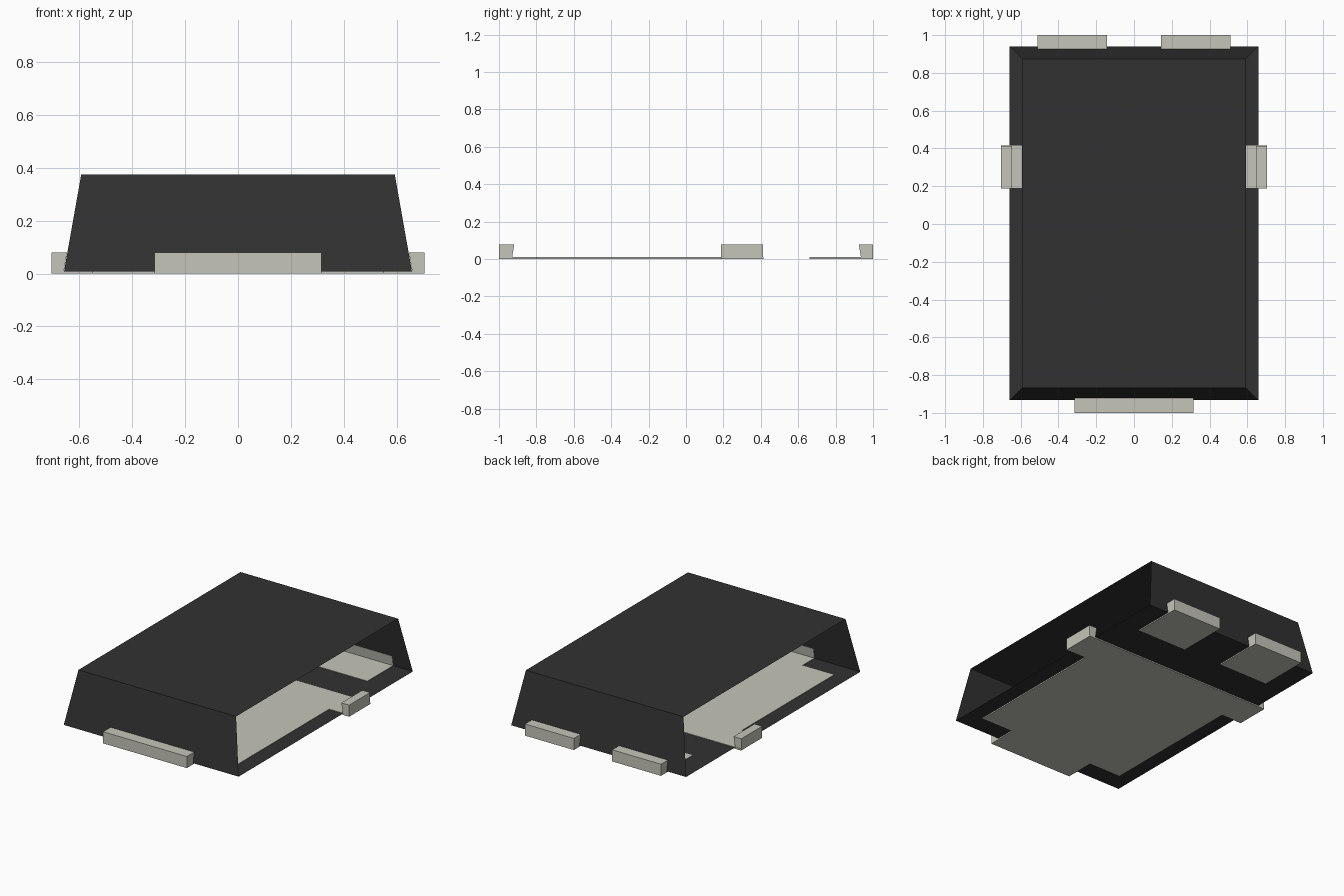
import bpy
import bmesh
from mathutils import Vector

cube = bpy.data.objects.get("Cube")
if cube:
    bpy.data.objects.remove(cube, do_unlink=True)


def material(name, rgb):
    m = bpy.data.materials.new(name)
    m.use_nodes = True
    m.diffuse_color = (*rgb, 1)
    m.node_tree.nodes["Principled BSDF"].inputs["Base Color"].default_value = (*rgb, 1)
    return m


BLACK = material("black_plastic", (0.031, 0.031, 0.031))
METAL = material("tinned_metal", (0.558, 0.558, 0.49))


def finish(name, bm, mat):
    mesh = bpy.data.meshes.new(name)
    bm.to_mesh(mesh)
    bm.free()
    mesh.materials.append(mat)
    obj = bpy.data.objects.new(name, mesh)
    bpy.context.collection.objects.link(obj)
    return obj


def extrude(name, outline, offset, mat):
    """Solid made by sweeping a closed outline along an offset."""
    bm = bmesh.new()
    face = bm.faces.new([bm.verts.new(p) for p in outline])
    swept = bmesh.ops.extrude_face_region(bm, geom=[face], use_keep_orig=True)
    verts = [v for v in swept["geom"] if isinstance(v, bmesh.types.BMVert)]
    bmesh.ops.translate(bm, verts=verts, vec=offset)
    bmesh.ops.recalc_face_normals(bm, faces=bm.faces)
    return finish(name, bm, mat)


# Tapered housing, open along both long sides
FLOOR, TOP = 0.008, 0.375
bm = bmesh.new()
bmesh.ops.create_cube(bm, size=2)
for v in bm.verts:
    upper = v.co.z > 0
    v.co.x *= 0.593 if upper else 0.658
    v.co.y = v.co.y * (0.871 if upper else 0.936) + 0.003
    v.co.z = TOP if upper else FLOOR
bm.normal_update()
sides = [f for f in bm.faces if abs(f.normal.x) > 0.7]
bmesh.ops.delete(bm, geom=sides, context="FACES")
finish("housing", bm, BLACK)

# Large contact plate with a front tongue and a lug on each side
THICK = Vector((0, 0, 0.011))
half = [(0.315, -1), (0.315, -0.8), (0.553, -0.8), (0.553, 0.19),
        (0.705, 0.19), (0.705, 0.415)]
outline = half + [(-x, y) for x, y in reversed(half)]
extrude("main_contact_plate", [(x, y, 0) for x, y in outline], THICK, METAL)


# Raised terminal blocks, their inner faces following the housing slope
def terminal(name, center, outward, width, outer, inner):
    out = Vector(outward)
    along = Vector((-out.y, out.x, 0))
    start = Vector(center) - along * width / 2
    profile = [(inner, 0), (outer, 0), (outer, 0.079), (inner - 0.013, 0.079)]
    points = [start + out * d + Vector((0, 0, z)) for d, z in profile]
    extrude(name, points, along * width, METAL)


terminal("front_terminal", (0, 0, 0), (0, -1, 0), 0.63, 1, 0.931)
for side, s in (("left", 1), ("right", -1)):
    terminal(side + "_terminal", (0, 0.3, 0), (s, 0, 0), 0.225, 0.705, 0.66)
    terminal(side + "_back_terminal", (s * 0.328, 0, 0), (0, 1, 0), 0.368, 1, 0.937)
    # Small contact plate under each back terminal
    a, b = s * 0.144, s * 0.512
    extrude(side + "_back_contact_plate",
            [(a, 0.66, 0), (b, 0.66, 0), (b, 1, 0), (a, 1, 0)], THICK, METAL)
